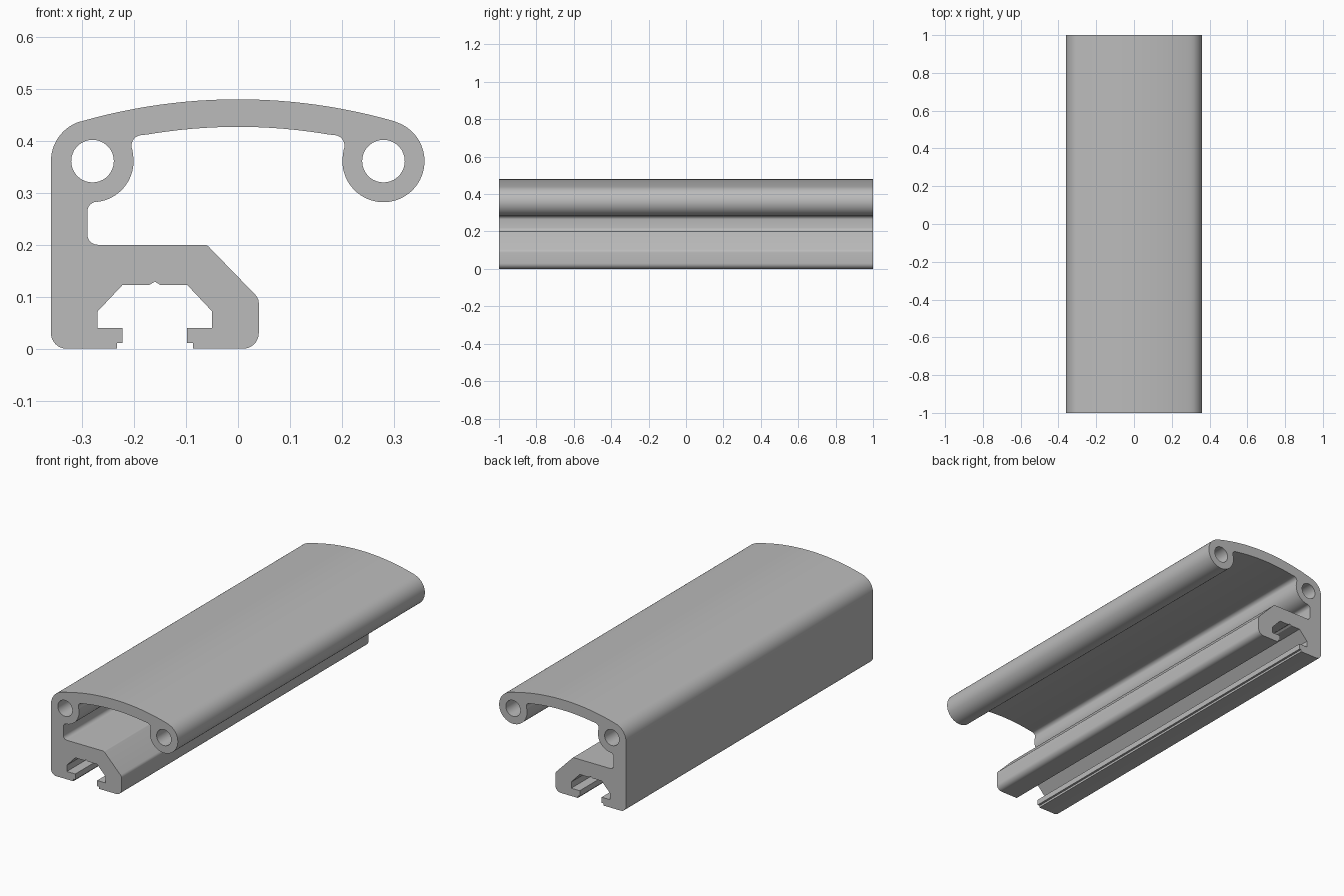
import bpy, bmesh
from math import sin, cos, radians

if "Cube" in bpy.data.objects:
    bpy.data.objects.remove(bpy.data.objects["Cube"], do_unlink=True)

# Single aluminium colour
metal = bpy.data.materials.new("plain grey metal")
metal.use_nodes = True
grey = (0.5, 0.5, 0.5, 1)
metal.diffuse_color = grey
metal.node_tree.nodes["Principled BSDF"].inputs["Base Color"].default_value = grey


def arc(x, z, r, start, end, n):
    """Points on an arc, angles in degrees."""
    angles = [radians(start + (end - start) * i / n) for i in range(n + 1)]
    return [(x + r * cos(a), z + r * sin(a)) for a in angles]


def mirror(points, axis=0.0):
    """The same path reflected across a vertical axis, in reverse order."""
    return [(2 * axis - x, z) for x, z in reversed(points)]


HALF_LENGTH = 1.0
BOSS_X, BOSS_Z, BOSS_R, HOLE_R = 0.28, 0.361, 0.079, 0.041
ROOF_Z, ROOF_R = -0.612, 1.092
SLOT_X = -0.16

# Curved roof, right screw boss and the underside of the roof
outline = arc(0, ROOF_Z, ROOF_R, 106, 74, 24)
outline += arc(BOSS_X, BOSS_Z, BOSS_R, 70, -190, 48)
corner = arc(0.185, 0.391, 0.02, -25, 80, 8)
outline += corner
outline += arc(0, ROOF_Z, ROOF_R - 0.053, 80.5, 99.5, 20)
outline += mirror(corner)

# Left screw boss running into the recess in the wall
outline += arc(-BOSS_X, BOSS_Z, BOSS_R, 10, -84, 18)
outline += arc(-0.271, 0.264, 0.019, 90, 180, 6)
outline += arc(-0.27, 0.22, 0.02, 180, 270, 6)

# Sloped shoulder and foot
outline += arc(-0.065, 0.188, 0.012, 90, 46, 4)
outline += arc(0.018, 0.088, 0.022, 46, 0, 5)
outline += arc(0.01, 0.03, 0.03, 0, -90, 8)

# Undercut slot, symmetric about its own axis
half_slot = [(-0.087, 0), (-0.087, 0.011), (-0.098, 0.011), (-0.098, 0.04),
             (-0.05, 0.04), (-0.05, 0.072), (-0.098, 0.123), (-0.15, 0.123)]
outline += half_slot + [(SLOT_X, 0.129)] + mirror(half_slot, SLOT_X)

# Outer wall
outline += arc(-0.33, 0.03, 0.03, 270, 180, 8)
outline += arc(-BOSS_X, BOSS_Z, BOSS_R + 0.001, 180, 109, 14)

holes = [arc(x, BOSS_Z, HOLE_R, 0, 350, 35) for x in (-BOSS_X, BOSS_X)]

# Fill the section and extrude it along its length
bm = bmesh.new()
for loop in [outline] + holes:
    verts = [bm.verts.new((x, -HALF_LENGTH, z)) for x, z in loop]
    for a, b in zip(verts, verts[1:] + verts[:1]):
        bm.edges.new((a, b))
bmesh.ops.triangle_fill(bm, edges=bm.edges[:], use_beauty=True, use_dissolve=False,
                        normal=(0, -1, 0))
front = bm.faces[:]
result = bmesh.ops.extrude_face_region(bm, geom=front, use_keep_orig=True)
moved = [v for v in result["geom"] if isinstance(v, bmesh.types.BMVert)]
bmesh.ops.translate(bm, verts=moved, vec=(0, 2 * HALF_LENGTH, 0))
bmesh.ops.recalc_face_normals(bm, faces=bm.faces[:])

mesh = bpy.data.meshes.new("extruded_rail")
bm.to_mesh(mesh)
bm.free()
mesh.materials.append(metal)
rail = bpy.data.objects.new("extruded_rail", mesh)
bpy.context.collection.objects.link(rail)

# Smooth curved walls, crisp profile corners
bpy.context.view_layer.objects.active = rail
rail.select_set(True)
bpy.ops.object.shade_smooth_by_angle(angle=radians(25))
